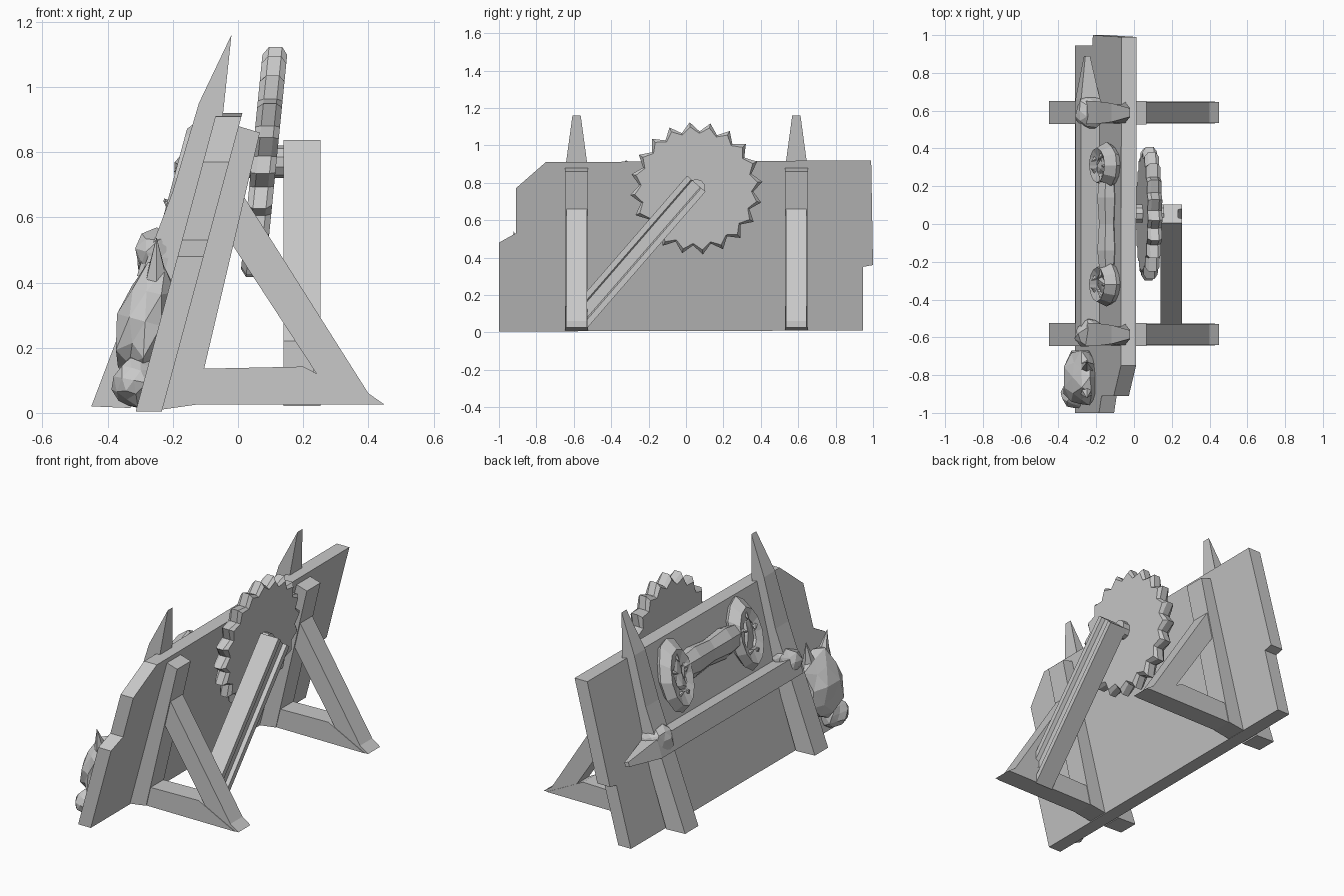
import bpy, bmesh, math, random
from mathutils import Vector, Matrix

if "Cube" in bpy.data.objects:
    bpy.data.objects.remove(bpy.data.objects["Cube"])

random.seed(4)
grey = bpy.data.materials.new("weathered_grey")
grey.diffuse_color = (0.58, 0.58, 0.58, 1)
grey.use_nodes = True
grey.node_tree.nodes["Principled BSDF"].inputs["Base Color"].default_value = grey.diffuse_color


def finish(name, bm):
    bmesh.ops.recalc_face_normals(bm, faces=bm.faces)
    me = bpy.data.meshes.new(name)
    bm.to_mesh(me)
    bm.free()
    me.materials.append(grey)
    ob = bpy.data.objects.new(name, me)
    bpy.context.collection.objects.link(ob)
    return ob


def loft(name, *rings):
    """Closed solid through matching rings of 3D points."""
    bm = bmesh.new()
    vs = [[bm.verts.new(p) for p in r] for r in rings]
    n = len(vs[0])
    for a, b in zip(vs, vs[1:]):
        for i in range(n):
            bm.faces.new((a[i], a[(i + 1) % n], b[(i + 1) % n], b[i]))
    bm.faces.new(vs[0][::-1])
    bm.faces.new(vs[-1])
    return finish(name, bm)


def side_prism(name, pts, y, half):
    """Extrude an (x, z) outline along y."""
    return loft(name, [(x, y - half, z) for x, z in pts],
                [(x, y + half, z) for x, z in pts])


def blob(name, loc, size, rot=0.0, jitter=0.12, sub=2):
    """Rough faceted lump."""
    bm = bmesh.new()
    bmesh.ops.create_icosphere(bm, subdivisions=sub, radius=1)
    for v in bm.verts:
        v.co *= 1 + random.uniform(-jitter, jitter)
    bm.transform(Matrix.Translation(loc) @ Matrix.Rotation(rot, 4, 'Y')
                 @ Matrix.Diagonal((*size, 1)))
    return finish(name, bm)


def cone(name, a, b, r1, r2, sides=8):
    a, b = Vector(a), Vector(b)
    bm = bmesh.new()
    bmesh.ops.create_cone(bm, cap_ends=True, segments=sides, radius1=r1,
                          radius2=r2, depth=(b - a).length)
    q = (b - a).to_track_quat('Z', 'Y').to_matrix().to_4x4()
    bm.transform(Matrix.Translation((a + b) / 2) @ q)
    return finish(name, bm)


# Leaning wall of planks
LEAN = 0.27
wall = [(-1, 0.005), (-1, 0.48), (-0.91, 0.53), (-0.91, 0.77), (-0.75, 0.91),
        (0.99, 0.92), (1.0, 0.36), (0.945, 0.35), (0.945, 0.01)]
loft("leaning_wall", [(-0.315 + LEAN * z, y, z) for y, z in wall],
     [(-0.235 + LEAN * z, y, z) for y, z in wall])

for tag, y in (("near", -0.585), ("far", 0.59)):
    # Front post, ending in a sharp spike that narrows upward
    side = [(-0.45, 0.02, .06), (-0.33, 0.015, .06), (-0.2, 0.4, .06),
            (-0.05, 0.88, .06), (-0.02, 1.16, .022), (-0.12, 0.95, .05),
            (-0.2, 0.68, .06)]
    loft(tag + "_spiked_post", [(x, y - w, z) for x, z, w in side],
         [(x, y + w, z) for x, z, w in side])
    # Triangular support frame behind the wall
    side_prism(tag + "_frame_upright", [(-0.235, 0.01), (-0.13, 0.025),
               (0.067, 0.86), (0.0, 0.88)], y, 0.062)
    side_prism(tag + "_frame_brace", [(0.02, 0.66), (0.40, 0.06), (0.45, 0.025),
               (0.30, 0.03), (-0.02, 0.52)], y, 0.055)
    side_prism(tag + "_frame_foot", [(-0.15, 0.025), (0.43, 0.025), (0.36, 0.06),
               (0.20, 0.142), (-0.13, 0.135)], y, 0.058)

# Cross beam on the front with a pointed end
beam = [(-0.31, 0.42), (-0.2, 0.40), (-0.18, 0.49), (-0.28, 0.52)]
cx, cz = -0.25, 0.455
loft("cross_beam", *[[(cx + (x - cx) * s, y, cz + (z - cz) * s) for x, z in beam]
     for y, s in ((-0.62, 1), (0.66, 1), (0.89, 0.25))])
blob("beam_binding", (-0.235, 0.6, 0.48), (0.08, 0.09, 0.08), 0.3, 0.2)
blob("near_binding", (-0.235, -0.58, 0.48), (0.08, 0.08, 0.08), 0.3, 0.2)

# Two ragged rings with fangs, joined by a bone
for tag, y in (("near", -0.32), ("far", 0.31)):
    tilt = 0.27
    bm = bmesh.new()
    n, m = 12, 5
    grid = []
    for i in range(n):
        a = math.tau * i / n
        r = 0.045 + random.uniform(-0.008, 0.012)
        row = []
        for j in range(m):
            b = math.tau * j / m
            d = 1 + r / 0.1 * math.cos(b)
            dz = 0.13 * math.sin(a) * d
            row.append(bm.verts.new((-0.145 + tilt * dz + 0.055 * math.sin(b),
                                     y + 0.08 * math.cos(a) * d, 0.72 + dz)))
        grid.append(row)
    for i in range(n):
        for j in range(m):
            k, l = (i + 1) % n, (j + 1) % m
            bm.faces.new((grid[i][j], grid[k][j], grid[k][l], grid[i][l]))
    finish(tag + "_ornament_ring", bm)
    blob(tag + "_ornament_core", (-0.135, y, 0.72), (0.05, 0.07, 0.13), tilt, 0.2)
    for i in range(5):
        a = math.tau * (i + 0.3) / 5
        c, s = math.cos(a), math.sin(a)
        cone(tag + "_fang", (-0.16 + 0.03 * s, y + 0.08 * c, 0.72 + 0.13 * s),
             (-0.205 + 0.03 * s, y + 0.03 * c, 0.72 + 0.08 * s), 0.025, 0.0, 5)
loft("ornament_bone", *[[(-0.14 + r * math.cos(math.tau * k / 7), y,
      0.73 + 1.5 * r * math.sin(math.tau * k / 7)) for k in range(7)]
     for y, r in ((-0.27, .045), (-0.14, .06), (0, .05), (0.14, .06), (0.27, .045))])

# Skull-like lump at the near corner
blob("corner_skull", (-0.285, -0.81, 0.28), (0.085, 0.16, 0.19), 0.27, 0.14)
blob("corner_jaw", (-0.32, -0.89, 0.1), (0.06, 0.09, 0.08), 0.2, 0.18)
for dy in (-0.07, 0.05):
    cone("corner_horn", (-0.25, -0.81 + dy, 0.4), (-0.25, -0.81 + 1.6 * dy, 0.54),
         0.04, 0.0, 6)

# Toothed wheel behind the wall
GY, GZ, TEETH = 0.055, 0.77, 20


def wheel_ring(dx, outer, inner):
    pts = []
    for i in range(TEETH * 2):
        a = math.tau * i / (TEETH * 2) + 0.1
        r = inner if i % 2 else outer
        dz = r * math.sin(a)
        pts.append((0.08 + dx + 0.1 * dz, GY + r * math.cos(a), GZ + dz))
    return pts


loft("toothed_wheel", wheel_ring(-0.038, 0.33, 0.295), wheel_ring(-0.02, 0.355, 0.305),
     wheel_ring(0.02, 0.355, 0.305), wheel_ring(0.038, 0.33, 0.295))
cone("wheel_axle", (-0.03, GY, GZ), (0.16, GY, GZ), 0.05, 0.05, 10)

# Slanted channel arm holding the wheel
d = Vector((0, 0.655, 0.755)).normalized()
w_dir = Vector((0, -d.z, d.y))
top = Vector((0, 0.055, 0.795))
section = [(0.14, -0.065), (0.253, -0.065), (0.253, -0.035), (0.232, -0.028),
           (0.232, 0.028), (0.253, 0.035), (0.253, 0.065), (0.14, 0.065)]
upper = [top + w_dir * w + Vector((x, 0, 0)) for x, w in section]
lower = [p + d * ((-0.53 - p.y) / d.y) for p in upper]
loft("wheel_arm", lower, upper)
